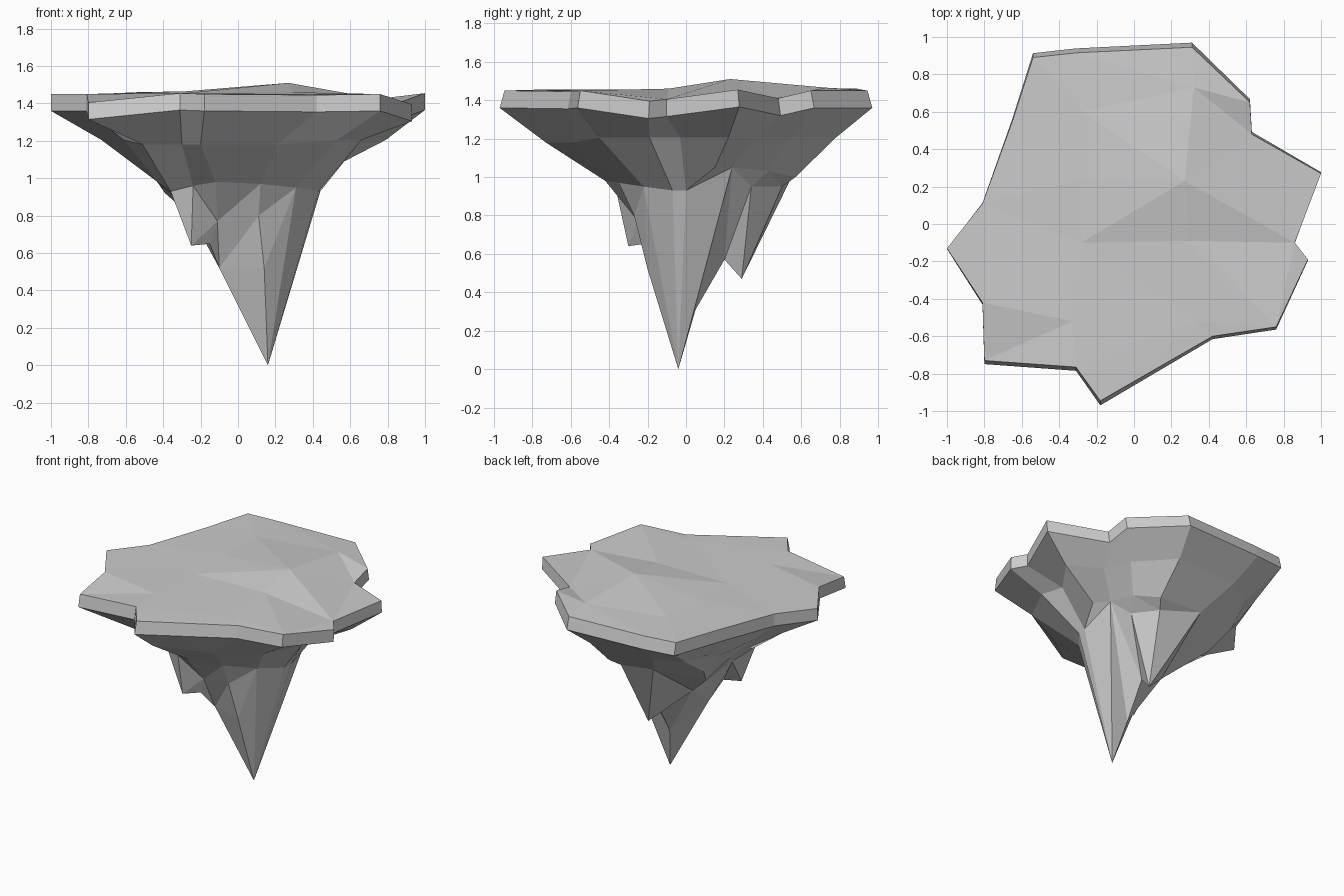
import bpy, bmesh
from mathutils import Vector
from mathutils.geometry import delaunay_2d_cdt

# Plateau rim, counter-clockwise from the right-hand point
rim = [(1, .27, 1.455), (.63, .48, 1.41), (.62, .65, 1.45), (.31, .945, 1.45), (-.31, .915, 1.455),
       (-.54, .89, 1.46), (-.65, .55, 1.455), (-.81, .11, 1.45), (-1, -.13, 1.45),
       (-.81, -.42, 1.45), (-.80, -.73, 1.405), (-.31, -.765, 1.455), (-.18, -.945, 1.45),
       (.42, -.60, 1.445), (.76, -.55, 1.45), (.93, -.19, 1.395), (.86, -.10, 1.405)]
# Inner points of the gently uneven top
top_pts = [(.27, .23, 1.51), (.29, -.09, 1.46), (-.28, .24, 1.465), (-.28, -.10, 1.455),
           (-.33, -.52, 1.455), (.33, -.52, 1.45), (.32, .73, 1.465), (-.27, .60, 1.465)]
# Middle ring of the underside, at about z = 1.2
mid = [(.79, .22), (.56, .35), (.48, .54), (.25, .78), (-.25, .75), (-.45, .66), (-.59, .43),
       (-.63, .12), (-.73, -.10), (-.61, -.30), (-.51, -.55), (-.30, -.60), (-.20, -.73),
       (.21, -.59), (.53, -.45), (.66, -.19), (.61, -.03)]
# Lower ring where the rock spikes begin
low = [(.49, .15, 1.05), (.41, .24, 1.05), (.37, .43, 1.03), (.24, .57, 1.0), (-.12, .56, 1.02),
       (-.47, .46, 1.06), (-.39, .32, .92), (-.45, .12, 1.03), (-.50, -.04, 1.06),
       (-.43, -.17, .98), (-.36, -.31, .93), (-.24, -.37, .96), (-.12, -.42, .98),
       (.12, -.35, .97), (.31, -.22, .95), (.43, -.07, .93), (.44, 0, .93)]
# Spike tips, their shoulders and the valleys between
spikes = [(.16, -.04, 0), (.11, .29, .47), (-.25, -.30, .64), (-.15, -.23, .65),
          (.14, -.20, .52), (-.10, -.13, .52), (-.11, -.25, .77), (.11, -.27, .80),
          (.10, .05, .31), (.10, .20, .57), (-.14, .12, .70), (-.28, -.15, .85),
          (.31, .34, .95), (.19, .50, .95)]

bm = bmesh.new()
add_ring = lambda pts: [bm.verts.new(p) for p in pts]


def bridge(a, b):
    n = len(a)
    for i in range(n):
        bm.faces.new((a[i], b[i], b[(i + 1) % n], a[(i + 1) % n]))


def fill(ring, inner):
    verts = ring + add_ring(inner)
    n = len(ring)
    res = delaunay_2d_cdt([Vector(v.co.xy) for v in verts],
                          [(i, (i + 1) % n) for i in range(n)], [], 1, 1e-5)
    for f in res[2]:
        bm.faces.new([verts[res[3][i][0]] for i in f])


# Plateau slab, flared underside and hanging spikes
upper = add_ring(rim)
lower = add_ring([(x, y * 1.026, z - .09) for x, y, z in rim])
middle = add_ring([(x, y, 1.18 if y < -.5 else 1.205) for x, y in mid])
base = add_ring(low)
for a, b in ((upper, lower), (lower, middle), (middle, base)):
    bridge(a, b)
fill(upper, top_pts)
fill(base, spikes)
bmesh.ops.recalc_face_normals(bm, faces=bm.faces)

mesh = bpy.data.meshes.new("floating_rock")
bm.to_mesh(mesh)
bm.free()
obj = bpy.data.objects.new("floating_rock", mesh)
bpy.context.collection.objects.link(obj)
